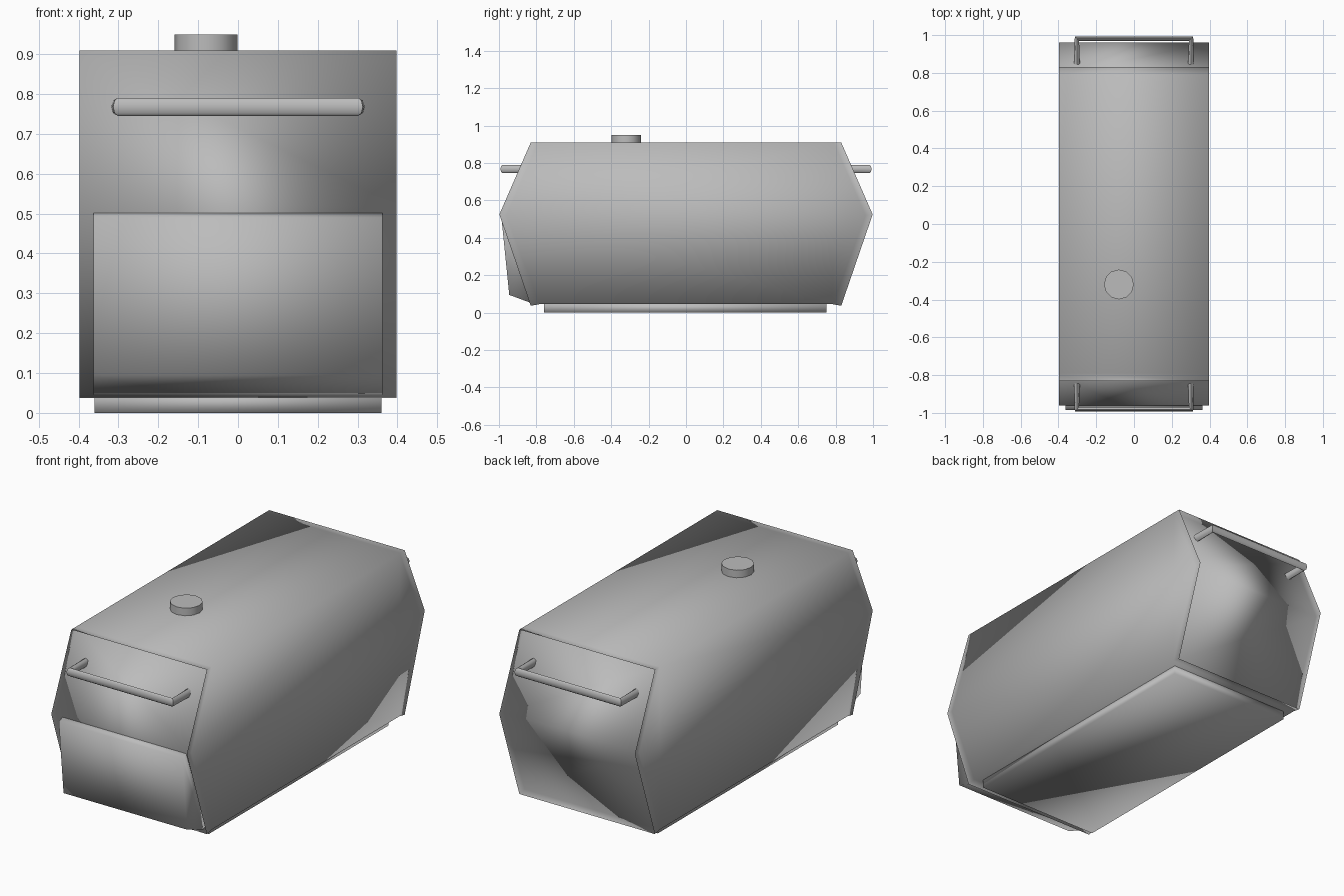
import bpy, bmesh
from mathutils import Vector

cube = bpy.data.objects.get("Cube")
if cube:
    bpy.data.objects.remove(cube, do_unlink=True)

grey = bpy.data.materials.new("plain grey")
grey.use_nodes = True
COLOR = (0.5, 0.5, 0.5, 1)
grey.diffuse_color = COLOR
grey.node_tree.nodes["Principled BSDF"].inputs["Base Color"].default_value = COLOR


def finish(name, bm, angle=None):
    """Turn a bmesh into a smooth shaded grey object."""
    mesh = bpy.data.meshes.new(name)
    bm.to_mesh(mesh)
    bm.free()
    mesh.materials.append(grey)
    mesh.shade_smooth()
    ob = bpy.data.objects.new(name, mesh)
    bpy.context.collection.objects.link(ob)
    if angle:
        bpy.ops.object.select_all(action='DESELECT')
        ob.select_set(True)
        bpy.context.view_layer.objects.active = ob
        bpy.ops.object.shade_smooth_by_angle(angle=angle)
    return ob


def prism(name, profile, half_width):
    """Extrude a side profile of (y, z) points across x."""
    bm = bmesh.new()
    face = bm.faces.new([bm.verts.new((-half_width, y, z)) for y, z in profile])
    ext = bmesh.ops.extrude_face_region(bm, geom=[face], use_keep_orig=True)
    moved = [g for g in ext["geom"] if isinstance(g, bmesh.types.BMVert)]
    bmesh.ops.translate(bm, verts=moved, vec=(2 * half_width, 0, 0))
    bmesh.ops.recalc_face_normals(bm, faces=bm.faces)
    return finish(name, bm)


# Tank body: recessed hexagonal core with a thin flange around each end
W = 0.398
core_half = [(0.79, 0.91), (0.96, 0.52), (0.785, 0.045)]
rim_half = [(0.83, 0.91), (0.998, 0.525), (0.83, 0.037)]
bm = bmesh.new()


def both_sides(y, z):
    return [bm.verts.new((s * W, y, z)) for s in (-1, 1)]


def quad(verts, outward):
    face = bm.faces.new(verts)
    face.normal_update()
    if face.normal.dot(Vector(outward)) < 0:
        face.normal_flip()


core, rim = {}, {}
for end in (-1, 1):
    core[end] = [both_sides(end * y, z) for y, z in core_half]
    rim[end] = [both_sides(end * y, z) for y, z in rim_half]
    c, r = core[end], rim[end]
    for i in (0, 1):
        # end wall, then the flange strips on both sides
        quad([*c[i], *reversed(c[i + 1])], (0, end, 0))
        for side in (0, 1):
            quad([c[i][side], r[i][side], r[i + 1][side], c[i + 1][side]],
                 (side * 2 - 1, 0, 0))
    for i, up in ((0, 1), (2, -1)):
        quad([*c[i], *reversed(r[i])], (0, 0, up))
for i, up in ((0, 1), (2, -1)):
    quad([*core[-1][i], *reversed(core[1][i])], (0, 0, up))
for side in (0, 1):
    loop = [p[side] for p in core[-1]] + [p[side] for p in reversed(core[1])]
    quad(loop, (side * 2 - 1, 0, 0))
finish("tank_body", bm)

# Front box hanging below the middle of the front wall
prism("front_box", [(-0.93, 0.51), (-0.985, 0.49), (-0.945, 0.095),
                    (-0.81, 0.045), (-0.78, 0.06)], 0.363)

# Base slab
prism("base_slab", [(-0.76, 0), (0.75, 0), (0.75, 0.05), (-0.76, 0.05)], 0.36)

# Filler cap
bm = bmesh.new()
bmesh.ops.create_cone(bm, cap_ends=True, segments=12, radius1=0.079,
                      radius2=0.079, depth=0.06)
bmesh.ops.translate(bm, verts=bm.verts, vec=(-0.08, -0.32, 0.92))
finish("filler_cap", bm, 0.7)


# Handles: mitred oval tubes
def handle(name, end):
    curve = bpy.data.curves.new(name + "_path", 'CURVE')
    curve.dimensions = '3D'
    curve.bevel_depth = 0.016
    curve.bevel_resolution = 2
    curve.use_fill_caps = True
    path = [(-0.302, 0.845), (-0.302, 0.981), (0.302, 0.981), (0.302, 0.845)]
    spline = curve.splines.new('POLY')
    spline.points.add(len(path) - 1)
    for point, (x, y) in zip(spline.points, path):
        point.co = (x, end * y, 0, 1)
    temp = bpy.data.objects.new(name + "_path", curve)
    bpy.context.collection.objects.link(temp)
    bm = bmesh.new()
    mesh = temp.evaluated_get(bpy.context.evaluated_depsgraph_get()).to_mesh()
    bm.from_mesh(mesh)
    bpy.data.objects.remove(temp, do_unlink=True)
    for v in bm.verts:
        v.co.z = 0.768 + v.co.z * 1.4
    bmesh.ops.remove_doubles(bm, verts=bm.verts, dist=0.0005)
    bmesh.ops.recalc_face_normals(bm, faces=bm.faces)
    finish(name, bm, 0.8)


handle("front_handle", -1)
handle("back_handle", 1)
